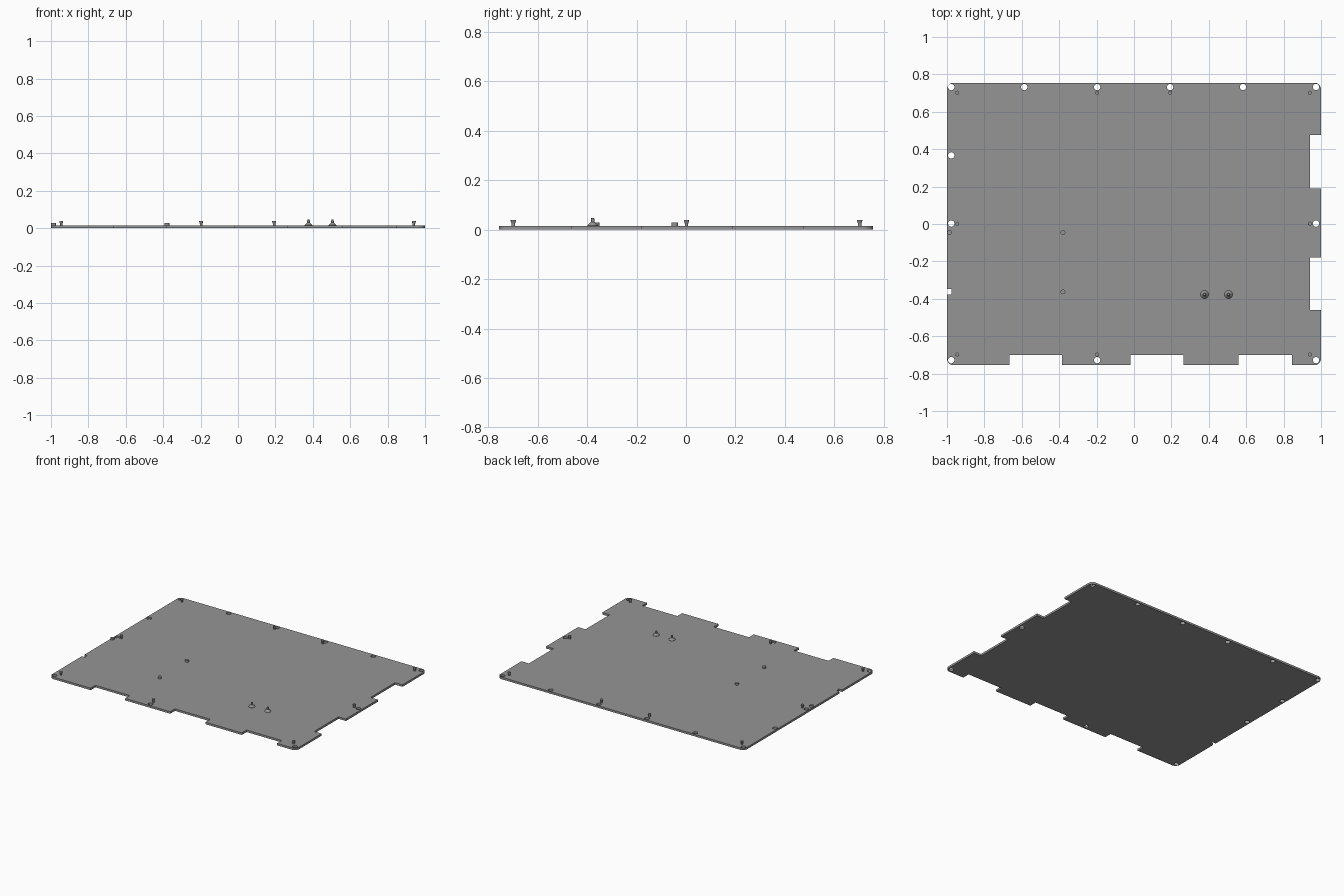
import bpy, bmesh, math

if "Cube" in bpy.data.objects:
    bpy.data.objects.remove(bpy.data.objects["Cube"])

T = 0.015                     # plate thickness
X, Y, R = 1.0, 0.755, 0.035   # half sizes and corner radius

grey = bpy.data.materials.new("grey")
grey.diffuse_color = (0.3, 0.3, 0.3, 1)
grey.use_nodes = True
grey.node_tree.nodes["Principled BSDF"].inputs["Base Color"].default_value = grey.diffuse_color


def arc(cx, cy, r, a0, a1, n):
    return [(cx + r * math.cos(math.radians(a0 + (a1 - a0) * i / n)),
             cy + r * math.sin(math.radians(a0 + (a1 - a0) * i / n))) for i in range(n + 1)]


def lathe(name, x, y, profile, sides):
    """Solid of stacked (radius, z) rings standing at x, y."""
    bm = bmesh.new()
    rings = [[bm.verts.new((x + r * math.cos(2 * math.pi * i / sides),
                            y + r * math.sin(2 * math.pi * i / sides), z))
              for i in range(sides)] for r, z in profile]
    for a, b in zip(rings, rings[1:]):
        for i in range(sides):
            j = (i + 1) % sides
            bm.faces.new((a[i], a[j], b[j], b[i]))
    bm.faces.new(rings[0][::-1])
    bm.faces.new(rings[-1])
    me = bpy.data.meshes.new(name)
    bm.to_mesh(me)
    bm.free()
    me.materials.append(grey)
    ob = bpy.data.objects.new(name, me)
    bpy.context.collection.objects.link(ob)


# Plate outline, counter-clockwise, with edge notches
outline = arc(-X + R, -Y + R, R, 180, 270, 6)
for a, b in ((-0.665, -0.385), (-0.02, 0.265), (0.56, 0.845)):
    outline += [(a, -Y), (a, -0.70), (b, -0.70), (b, -Y)]
outline += arc(X - R, -Y + R, R, 270, 360, 6)
for a, b in ((-0.46, -0.18), (0.19, 0.475)):
    outline += [(X, a), (0.94, a), (0.94, b), (X, b)]
outline += arc(X - R, Y - R, R, 0, 90, 6)
outline += arc(-X + R, Y - R, R, 90, 180, 6)
outline += [(-X, -0.348), (-0.976, -0.348), (-0.976, -0.378), (-X, -0.378)]

# Screw holes
holes = [(x, 0.732) for x in (-0.977, -0.587, -0.197, 0.193, 0.583, 0.973)]
holes += [(-0.977, 0.367), (-0.977, 0.002), (0.973, 0.002)]
holes += [(x, -0.728) for x in (-0.977, -0.197, 0.973)]

cu = bpy.data.curves.new("plate_outline", 'CURVE')
cu.dimensions = '2D'
cu.fill_mode = 'BOTH'
cu.extrude = T / 2
for pts in [outline] + [arc(x, y, 0.017, 0, 360, 20)[:-1] for x, y in holes]:
    sp = cu.splines.new('POLY')
    sp.points.add(len(pts) - 1)
    for p, (x, y) in zip(sp.points, pts):
        p.co = (x, y, 0, 1)
    sp.use_cyclic_u = True
tmp = bpy.data.objects.new("plate_outline", cu)
bpy.context.collection.objects.link(tmp)
bpy.context.view_layer.update()
me = bpy.data.meshes.new_from_object(tmp.evaluated_get(bpy.context.evaluated_depsgraph_get()))
bpy.data.objects.remove(tmp)
bm = bmesh.new()
bm.from_mesh(me)
bmesh.ops.remove_doubles(bm, verts=bm.verts, dist=1e-5)
bmesh.ops.translate(bm, verts=bm.verts, vec=(0, 0, T / 2))
bmesh.ops.recalc_face_normals(bm, faces=bm.faces)
for f in bm.faces:
    f.smooth = False
bm.to_mesh(me)
bm.free()
me.materials.clear()
me.materials.append(grey)
plate = bpy.data.objects.new("plate", me)
bpy.context.collection.objects.link(plate)

# Flared locating pegs
pegs = [(x, 0.702) for x in (-0.945, -0.197, 0.193, 0.94)]
pegs += [(x, 0.002) for x in (-0.945, 0.94)]
pegs += [(x, -0.698) for x in (-0.945, -0.197, 0.94)]
for x, y in pegs:
    lathe("peg", x, y, [(0.007, T - 0.003), (0.007, 0.024), (0.0105, 0.034), (0.0105, 0.039)], 16)

# Short standoffs
for x, y in ((-0.986, -0.045), (-0.38, -0.045), (-0.38, -0.363)):
    lathe("standoff", x, y, [(0.013, T - 0.003), (0.013, 0.028)], 12)

# Cone-footed posts
for x in (0.377, 0.505):
    lathe("cone_post", x, -0.377,
          [(0.022, T - 0.003), (0.022, T + 0.001), (0.008, 0.030), (0.006, 0.046)], 20)
